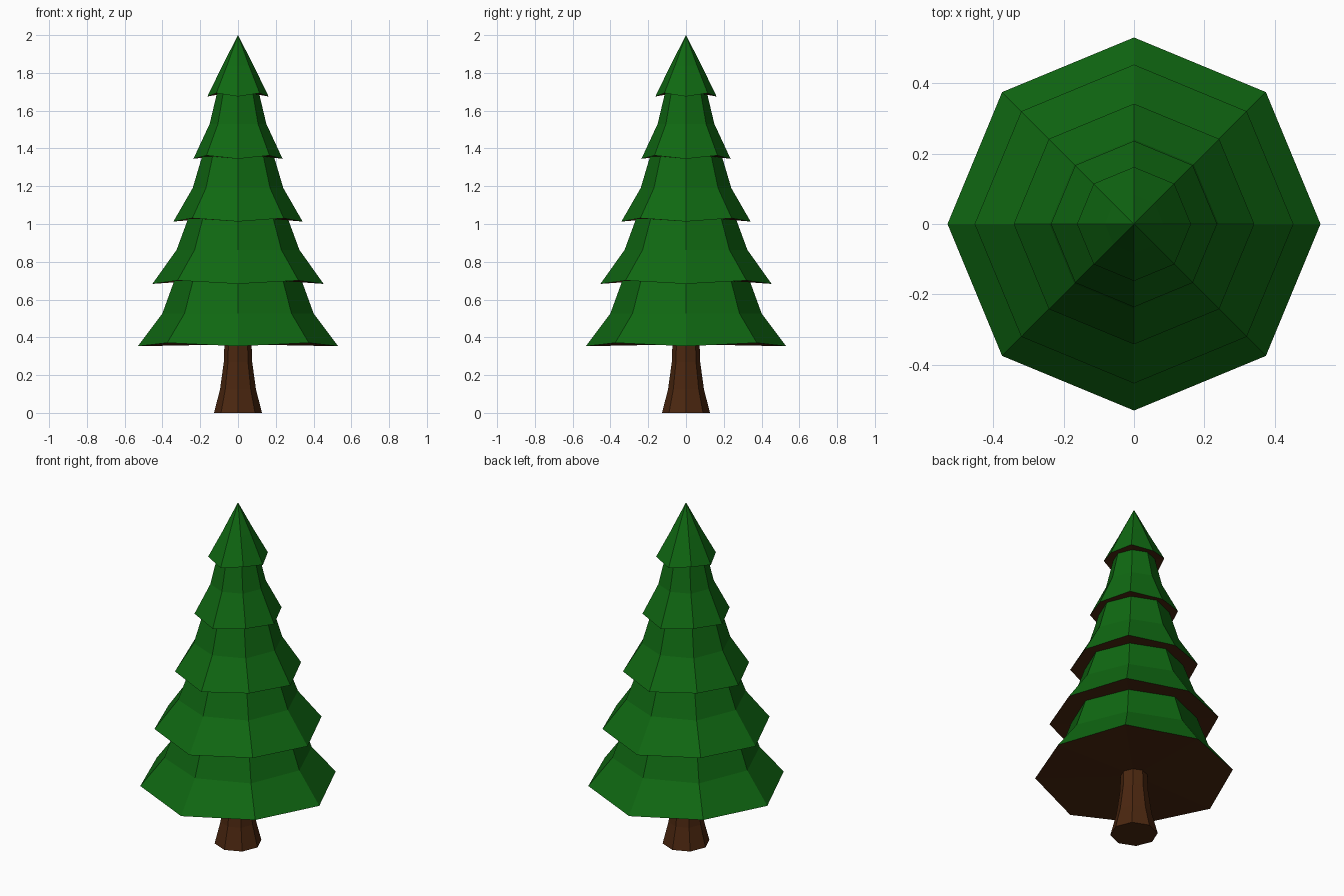
import bpy, bmesh, math

if "Cube" in bpy.data.objects:
    bpy.data.objects.remove(bpy.data.objects["Cube"])

SIDES = 8


def material(name, rgb):
    m = bpy.data.materials.new(name)
    m.diffuse_color = (*rgb, 1)
    m.use_nodes = True
    m.node_tree.nodes["Principled BSDF"].inputs["Base Color"].default_value = m.diffuse_color
    return m


green = material("needles", (0.005, 0.14, 0.006))
brown = material("bark", (0.07, 0.02, 0.005))


def ring(bm, r, z, lift=0.0):
    """Octagon of vertices; every second corner is raised by lift."""
    return [bm.verts.new((r * math.cos(math.tau * i / SIDES),
                          r * math.sin(math.tau * i / SIDES),
                          z + lift * (i % 2))) for i in range(SIDES)]


def bridge(bm, a, b, mat=0):
    for i in range(SIDES):
        j = (i + 1) % SIDES
        bm.faces.new((a[i], a[j], b[j], b[i])).material_index = mat


def finish(bm, name, mats):
    me = bpy.data.meshes.new(name)
    bm.to_mesh(me)
    bm.free()
    for m in mats:
        me.materials.append(m)
    ob = bpy.data.objects.new(name, me)
    bpy.context.collection.objects.link(ob)
    return ob


# Trunk: flared at the foot, open where it meets the foliage
bm = bmesh.new()
rings = [ring(bm, r, z) for r, z in
         [(0.127, 0), (0.095, 0.125), (0.075, 0.27), (0.072, 0.362)]]
bm.faces.new(rings[0][::-1])
for a, b in zip(rings, rings[1:]):
    bridge(bm, a, b)
finish(bm, "trunk", [brown])

# Foliage: per tier rim radius, rim z, middle radius, middle z, top radius, top z
tiers = [
    (0.53, 0.353, 0.40, 0.527, 0.338, 0.698),
    (0.453, 0.683, 0.325, 0.863, 0.265, 1.026),
    (0.342, 1.013, 0.24, 1.19, 0.19, 1.358),
    (0.236, 1.345, 0.15, 1.53, 0.112, 1.69),
    (0.162, 1.675, 0.083, 1.838, 0, 2.0),
]
bm = bmesh.new()
last = ring(bm, 0.071, 0.362)
for rim_r, rim_z, mid_r, mid_z, top_r, top_z in tiers:
    rim = ring(bm, rim_r, rim_z, 0.018)
    mid = ring(bm, mid_r, mid_z)
    bridge(bm, last, rim, 1)          # brown underside
    bridge(bm, rim, mid)
    if top_r:
        last = ring(bm, top_r, top_z)
        bridge(bm, mid, last)
    else:                             # pointed tip
        tip = bm.verts.new((0, 0, top_z))
        for i in range(SIDES):
            bm.faces.new((mid[i], mid[(i + 1) % SIDES], tip))
finish(bm, "foliage", [green, brown])
